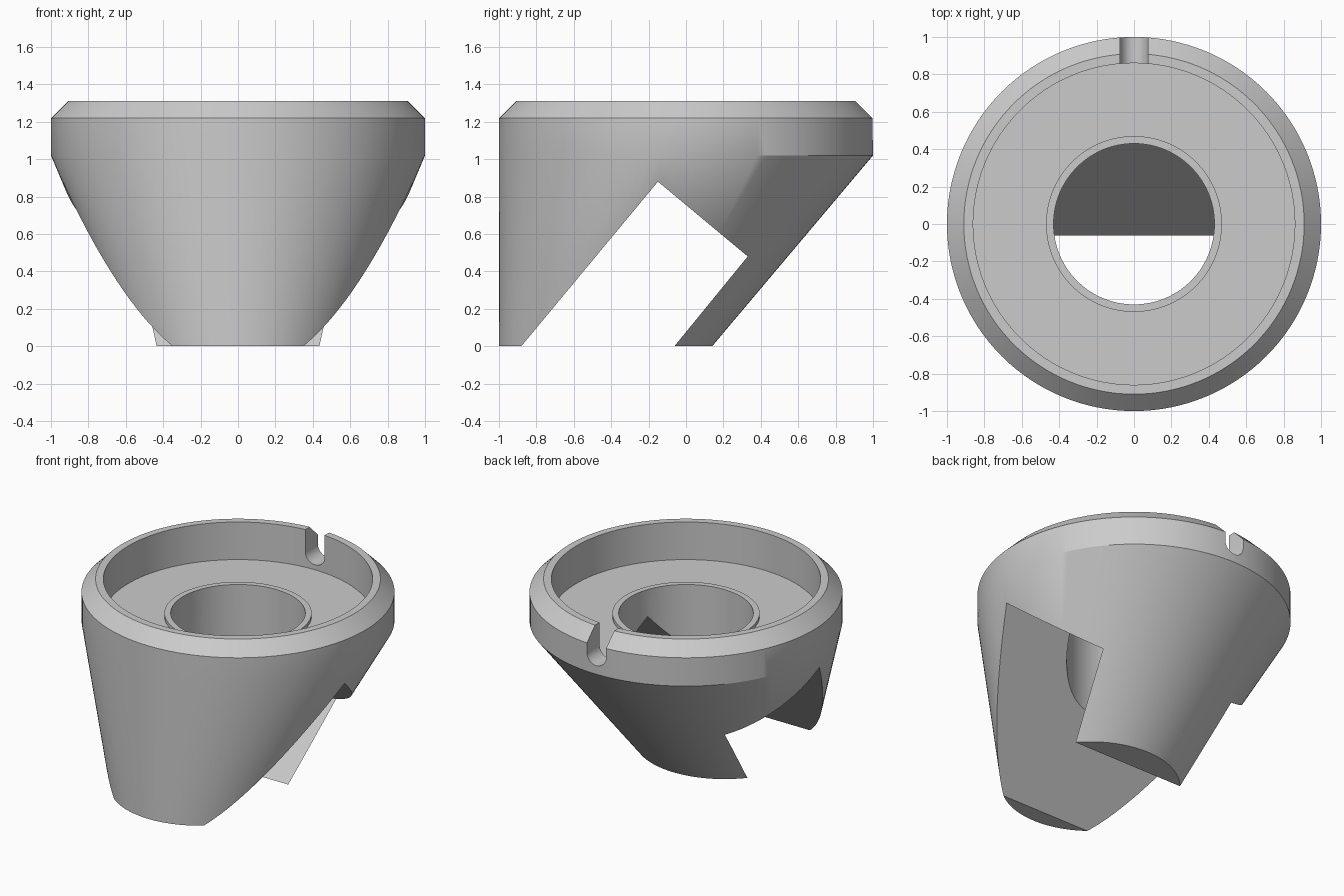
import bpy, bmesh, math
from mathutils import Vector

SEG = 128

cube = bpy.data.objects.get("Cube")
if cube:
    bpy.data.objects.remove(cube, do_unlink=True)

# Single grey material
grey = bpy.data.materials.new("plain grey")
grey.use_nodes = True
colour = (0.6, 0.6, 0.6, 1)
grey.diffuse_color = colour
grey.node_tree.nodes["Principled BSDF"].inputs["Base Color"].default_value = colour


def make_object(name, bm):
    bmesh.ops.recalc_face_normals(bm, faces=bm.faces)
    mesh = bpy.data.meshes.new(name)
    bm.to_mesh(mesh)
    bm.free()
    mesh.materials.append(grey)
    obj = bpy.data.objects.new(name, mesh)
    bpy.context.collection.objects.link(obj)
    return obj


def loft(rings):
    """Solid through circles given as (height, radius, y offset)."""
    bm = bmesh.new()
    loops = []
    for z, r, cy in rings:
        angles = [2 * math.pi * i / SEG for i in range(SEG)]
        loops.append([bm.verts.new((r * math.sin(a), cy + r * math.cos(a), z))
                      for a in angles])
    for low, high in zip(loops, loops[1:]):
        for i in range(SEG):
            j = (i + 1) % SEG
            bm.faces.new((low[i], low[j], high[j], high[i]))
    bm.faces.new(loops[0])
    bm.faces.new(loops[-1])
    return bm


def prism(points, start, move):
    """Extrude a flat outline, given as Vectors, along a direction."""
    bm = bmesh.new()
    face = bm.faces.new([bm.verts.new(p + start) for p in points])
    new = bmesh.ops.extrude_face_region(bm, geom=[face])["geom"]
    verts = [v for v in new if isinstance(v, bmesh.types.BMVert)]
    bmesh.ops.translate(bm, verts=verts, vec=move)
    return bm


def cut(target, cutter):
    cutter.hide_render = True
    mod = target.modifiers.new("cut", "BOOLEAN")
    mod.operation = "DIFFERENCE"
    mod.solver = "EXACT"
    mod.object = cutter
    bpy.context.view_layer.objects.active = target
    bpy.ops.object.modifier_apply(modifier=mod.name)
    bpy.data.objects.remove(cutter, do_unlink=True)


# Body: slanted cone, straight band, chamfered rim, recess and raised collar
body = make_object("adapter_body", loft([
    (0, 0.57, -0.43), (1.02, 1, 0), (1.22, 1, 0), (1.31, 0.91, 0),
    (1.31, 0.86, 0), (1.045, 0.86, 0), (1.045, 0.47, 0), (1.07, 0.47, 0)]))

# Slanted rectangular channel from side to side
channel_outline = [(-0.98, -0.12), (-0.15, 0.88), (0.33, 0.48), (-0.16, -0.12)]
channel = make_object("channel_cutter", prism(
    [Vector((0, y, z)) for y, z in channel_outline],
    Vector((-1.5, 0, 0)), Vector((3, 0, 0))))

# Vertical bore that stops on the plane of the channel's rear wall
bore_bm = loft([(-0.6, 0.43, 0), (1.2, 0.43, 0)])
wall_normal = Vector((0, 0.6, -0.49)).normalized()
cutting = bmesh.ops.bisect_plane(
    bore_bm, geom=bore_bm.verts[:] + bore_bm.edges[:] + bore_bm.faces[:],
    plane_co=Vector((0, 0.33, 0.48)) - wall_normal * 0.002,
    plane_no=wall_normal, clear_outer=True)
bmesh.ops.holes_fill(bore_bm, edges=[e for e in bore_bm.edges if e.is_boundary])
bore = make_object("bore_cutter", bore_bm)

# Round-bottomed notch through the rear rim
half = 0.075
notch_outline = [Vector((half, 0, 1.5)), Vector((-half, 0, 1.5))]
for i in range(17):
    a = math.pi * (1 + i / 16)
    notch_outline.append(Vector((half * math.cos(a), 0, 1.155 + half * math.sin(a))))
notch = make_object("notch_cutter", prism(
    notch_outline, Vector((0, 0.7, 0)), Vector((0, 0.5, 0))))

for cutter in (channel, bore, notch):
    cut(body, cutter)

# Smooth curves with crisp edges
bpy.ops.object.select_all(action="DESELECT")
body.select_set(True)
bpy.context.view_layer.objects.active = body
bpy.ops.object.shade_smooth_by_angle(angle=math.radians(30))
